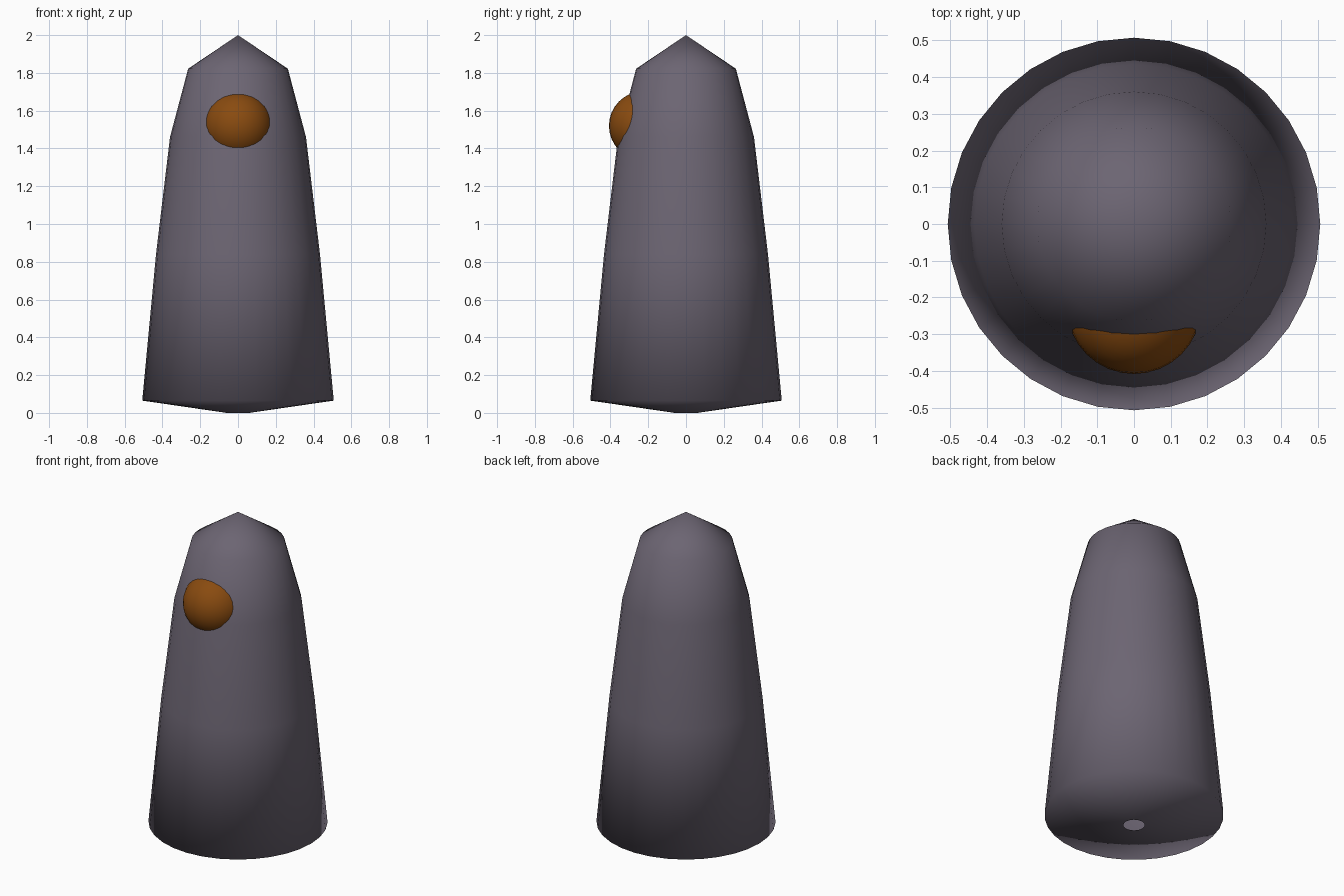
import bpy, bmesh, math
from mathutils import Matrix

if "Cube" in bpy.data.objects:
    bpy.data.objects.remove(bpy.data.objects["Cube"])


def finish(name, bm, color):
    """Turn a bmesh into a smooth-shaded, coloured object."""
    bmesh.ops.recalc_face_normals(bm, faces=bm.faces)
    for f in bm.faces:
        f.smooth = True
    mesh = bpy.data.meshes.new(name)
    bm.to_mesh(mesh)
    bm.free()
    obj = bpy.data.objects.new(name, mesh)
    bpy.context.collection.objects.link(obj)
    mat = bpy.data.materials.new(name + "_colour")
    mat.diffuse_color = (*color, 1)
    mat.use_nodes = True
    mat.node_tree.nodes["Principled BSDF"].inputs["Base Color"].default_value = mat.diffuse_color
    mesh.materials.append(mat)
    return obj


# Body: lathed profile of (radius, height), small opening underneath
profile = [(0.06, 0), (0.507, 0.065), (0.434, 0.84),
           (0.36, 1.46), (0.264, 1.822), (0, 2)]
bm = bmesh.new()
pts = [bm.verts.new((r, 0, z)) for r, z in profile]
edges = [bm.edges.new(pair) for pair in zip(pts, pts[1:])]
bmesh.ops.spin(bm, geom=pts + edges, cent=(0, 0, 0), axis=(0, 0, 1),
               angle=math.tau, steps=32)
bmesh.ops.remove_doubles(bm, verts=bm.verts, dist=0.0005)
finish("body", bm, (0.15, 0.13, 0.17))

# Nose: round ball half sunk into the front of the body
bm = bmesh.new()
bmesh.ops.create_uvsphere(bm, u_segments=32, v_segments=16, radius=0.183,
                          matrix=Matrix.Translation((0, -0.225, 1.52)))
finish("nose", bm, (0.25, 0.07, 0.005))
